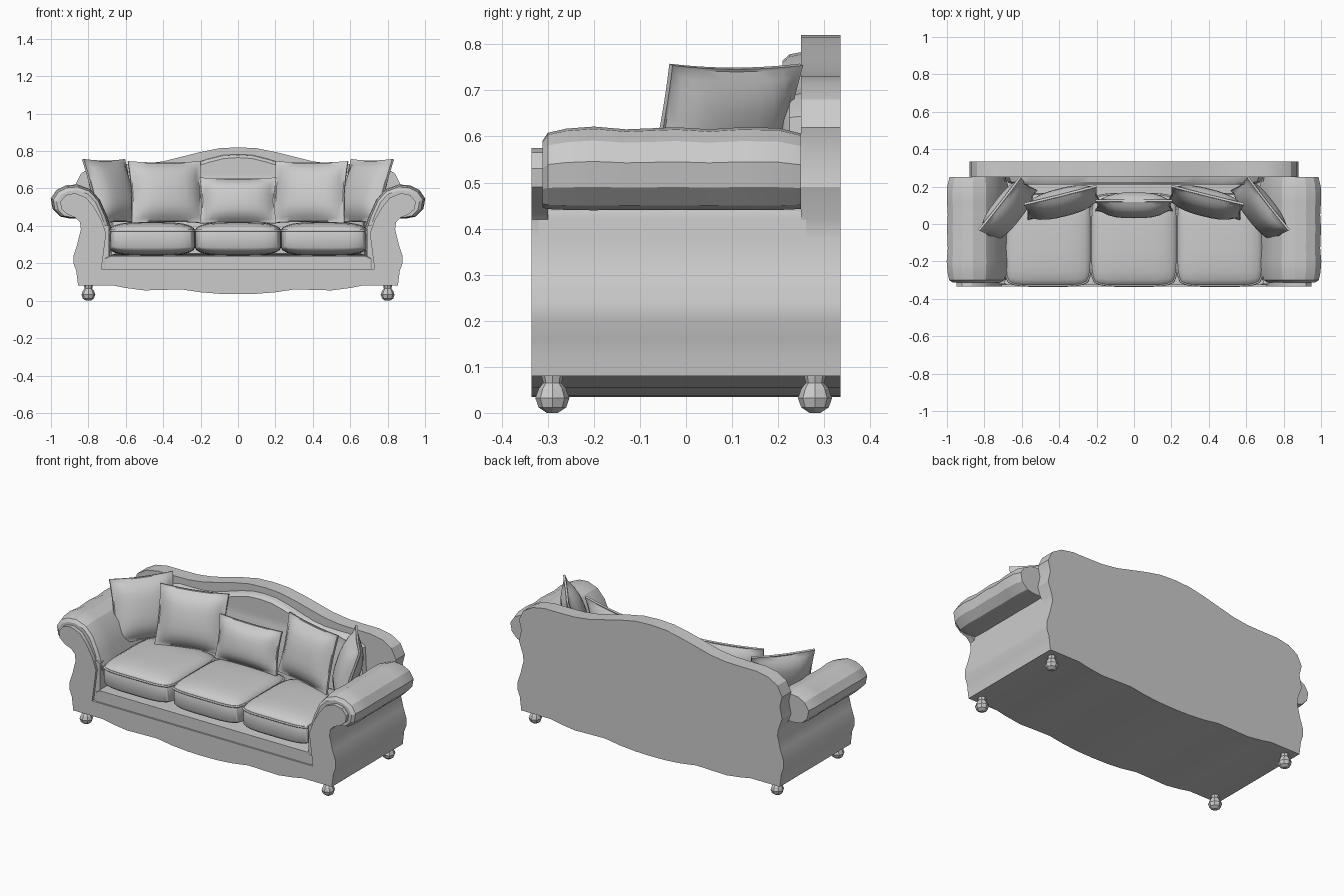
import bpy, bmesh, math
from mathutils import Matrix

if "Cube" in bpy.data.objects:
    bpy.data.objects.remove(bpy.data.objects["Cube"])


def finish(name, bm, angle=30):
    bmesh.ops.recalc_face_normals(bm, faces=bm.faces[:])
    me = bpy.data.meshes.new(name)
    bm.to_mesh(me)
    bm.free()
    ob = bpy.data.objects.new(name, me)
    bpy.context.collection.objects.link(ob)
    if angle:
        bpy.ops.object.select_all(action='DESELECT')
        ob.select_set(True)
        bpy.context.view_layer.objects.active = ob
        bpy.ops.object.shade_smooth_by_angle(angle=math.radians(angle))
    return ob


def loft(name, outline, sections, pivot=(0, 0), mirror=False, angle=30):
    """Join scaled copies of an x-z outline placed at several y positions."""
    bm = bmesh.new()
    sign = -1 if mirror else 1
    px, pz = pivot
    rings = [[bm.verts.new((sign * (px + (x - px) * s), y, pz + (z - pz) * s))
              for x, z in outline] for y, s in sections]
    n = len(outline)
    for a, b in zip(rings, rings[1:]):
        for i in range(n):
            j = (i + 1) % n
            bm.faces.new((a[i], a[j], b[j], b[i]))
    bm.faces.new(rings[0])
    bm.faces.new(rings[-1])
    return finish(name, bm, angle)


def whole(half):
    """Complete a half outline that starts and ends on x = 0."""
    return half + [(-x, z) for x, z in reversed(half[1:-1])]


def cushion(name, size, place, turn, edge, power, flange=1.0, pinch=0.0, rounding=0.0, n=12):
    """Puffed rectangle: thickness along local z, with an optional flat flange."""
    w, h, t = size
    bm = bmesh.new()

    def point(i, j, side):
        u = math.sin((2 * i / n - 1) * math.pi / 2)
        v = math.sin((2 * j / n - 1) * math.pi / 2)
        a, b = min(1, abs(u) / flange), min(1, abs(v) / flange)
        puff = (max(0, 1 - a ** power) * max(0, 1 - b ** power)) ** 0.5
        x = u * w / 2 * (1 - pinch * (1 - v * v) - rounding * v ** 6)
        y = v * h / 2 * (1 - pinch * (1 - u * u) - rounding * u ** 6)
        return bm.verts.new((x, y, side * (edge + (t / 2 - edge) * puff)))

    grids = []
    for side in (1, -1):
        g = [[point(i, j, side) for j in range(n + 1)] for i in range(n + 1)]
        for i in range(n):
            for j in range(n):
                bm.faces.new((g[i][j], g[i + 1][j], g[i + 1][j + 1], g[i][j + 1]))
        grids.append(g)
    rim = ([(i, 0) for i in range(n)] + [(n, j) for j in range(n)] +
           [(i, n) for i in range(n, 0, -1)] + [(0, j) for j in range(n, 0, -1)])
    top, low = grids
    for (i, j), (k, m) in zip(rim, rim[1:] + rim[:1]):
        bm.faces.new((top[i][j], top[k][m], low[k][m], low[i][j]))
    loop = [top[i][j].co.copy() for i, j in rim]
    bm.transform(Matrix.Translation(place) @ turn)
    finish(name, bm, 40)
    return [Matrix.Translation(place) @ turn @ p for p in loop]


def piping(name, points, radius):
    cu = bpy.data.curves.new(name, 'CURVE')
    cu.dimensions = '3D'
    cu.bevel_depth = radius
    cu.bevel_resolution = 1
    sp = cu.splines.new('POLY')
    sp.points.add(len(points) - 1)
    for p, co in zip(sp.points, points):
        p.co = (*co, 1)
    sp.use_cyclic_u = True
    bpy.context.collection.objects.link(bpy.data.objects.new(name, cu))


# Shared outlines: wavy side and scalloped apron (right half)
side = [(.845, .42), (.84, .38), (.86, .30), (.88, .24), (.88, .20), (.865, .16), (.86, .12), (.855, .08)]
apron = [(.66, .08), (.60, .068), (.50, .055), (.40, .058), (.30, .06), (.20, .045), (.10, .037), (0, .035)]
crest = [(0, .82), (.10, .815), (.20, .795), (.30, .77), (.40, .745), (.50, .732), (.60, .73),
         (.70, .73), (.78, .715), (.84, .68), (.87, .62), (.855, .56), (.87, .49)]

# Base with hollow seat well
loft("base", whole([(0, .19), (.69, .19), (.69, .40), (.84, .44)] + side + apron),
     [(-.32, 1), (.26, 1)])

# Camel-back panel
loft("back_panel", whole(crest + side + apron), [(.25, 1), (.335, 1)])

# Back upholstery in front of the panel
pad = [(x * .8, z - .035) for x, z in crest[:10]] + [(.69, .24), (0, .24)]
loft("back_upholstery", whole(pad), [(.21, .94), (.225, .98), (.26, 1)], (0, .45))

# Front frame with arm scrolls
scroll = [(0, .17), (.73, .17), (.705, .36), (.73, .43), (.77, .50), (.81, .55), (.87, .575), (.92, .565),
          (.95, .53), (.945, .49), (.91, .46), (.87, .445)]
loft("front_frame", whole(scroll + side + apron), [(-.335, 1), (-.30, 1)])

# Seat deck above the front rail
loft("seat_deck", whole([(0, .24), (.70, .24), (.73, .225), (.73, .15), (0, .15)]),
     [(-.325, .97), (-.31, 1), (.25, 1)], (0, .2))

# Rolled padded arms
roll = [(.69, .22), (.67, .36), (.70, .45), (.74, .54), (.79, .595), (.86, .62), (.92, .615), (.97, .59),
        (1.0, .545), (.99, .49), (.95, .45), (.90, .44), (.84, .44), (.83, .22)]
swell = [(-.312, .80), (-.30, .92), (-.26, .98), (-.20, 1.01), (-.13, .97), (-.02, 1.0), (.05, .97),
         (.12, 1.0), (.20, .99), (.25, .91)]
for mirror in (False, True):
    loft("left_arm" if mirror else "right_arm", roll, swell, (.85, .47), mirror, 20)

# Three seat cushions with piping
for i, x in enumerate((-.46, 0, .46)):
    edge = cushion(f"seat_cushion_{i + 1}", (.46, .49, .18), (x, -.085, .33),
                   Matrix.Identity(4), .045, 3.5, rounding=.09)
    piping(f"seat_piping_{i + 1}", edge, .006)

# Loose pillows leaning on the back: x, y, z, width, height, thickness, yaw, lean
def pillow(name, x, y, z, w, h, t, yaw, lean):
    turn = Matrix.Rotation(math.radians(yaw), 4, 'Z') @ Matrix.Rotation(math.radians(90 - lean), 4, 'X')
    cushion(name, (w, h, t), (x, y, z), turn, .006, 2.6, flange=.9, pinch=.05)


pillow("middle_pillow", 0, .10, .535, .41, .25, .13, 0, 12)
for s, label in ((-1, "left"), (1, "right")):
    pillow(label + "_inner_pillow", s * .385, .115, .58, .40, .34, .13, -s * 14, 14)
    pillow(label + "_outer_pillow", s * .675, .075, .585, .36, .36, .13, -s * 52, 18)

# Bun feet
foot = [(.012, 0), (.03, .012), (.037, .032), (.030, .052), (.02, .065), (.026, .09)]
for x in (-.80, .80):
    for y in (-.29, .28):
        bm = bmesh.new()
        rings = [[bm.verts.new((x + r * math.cos(k * math.pi / 4), y + r * math.sin(k * math.pi / 4), z))
                  for k in range(8)] for r, z in foot]
        for a, b in zip(rings, rings[1:]):
            for k in range(8):
                bm.faces.new((a[k], a[(k + 1) % 8], b[(k + 1) % 8], b[k]))
        bm.faces.new(rings[0])
        bm.faces.new(rings[-1])
        finish(("front" if y < 0 else "back") + ("_left" if x < 0 else "_right") + "_foot", bm, 0)
